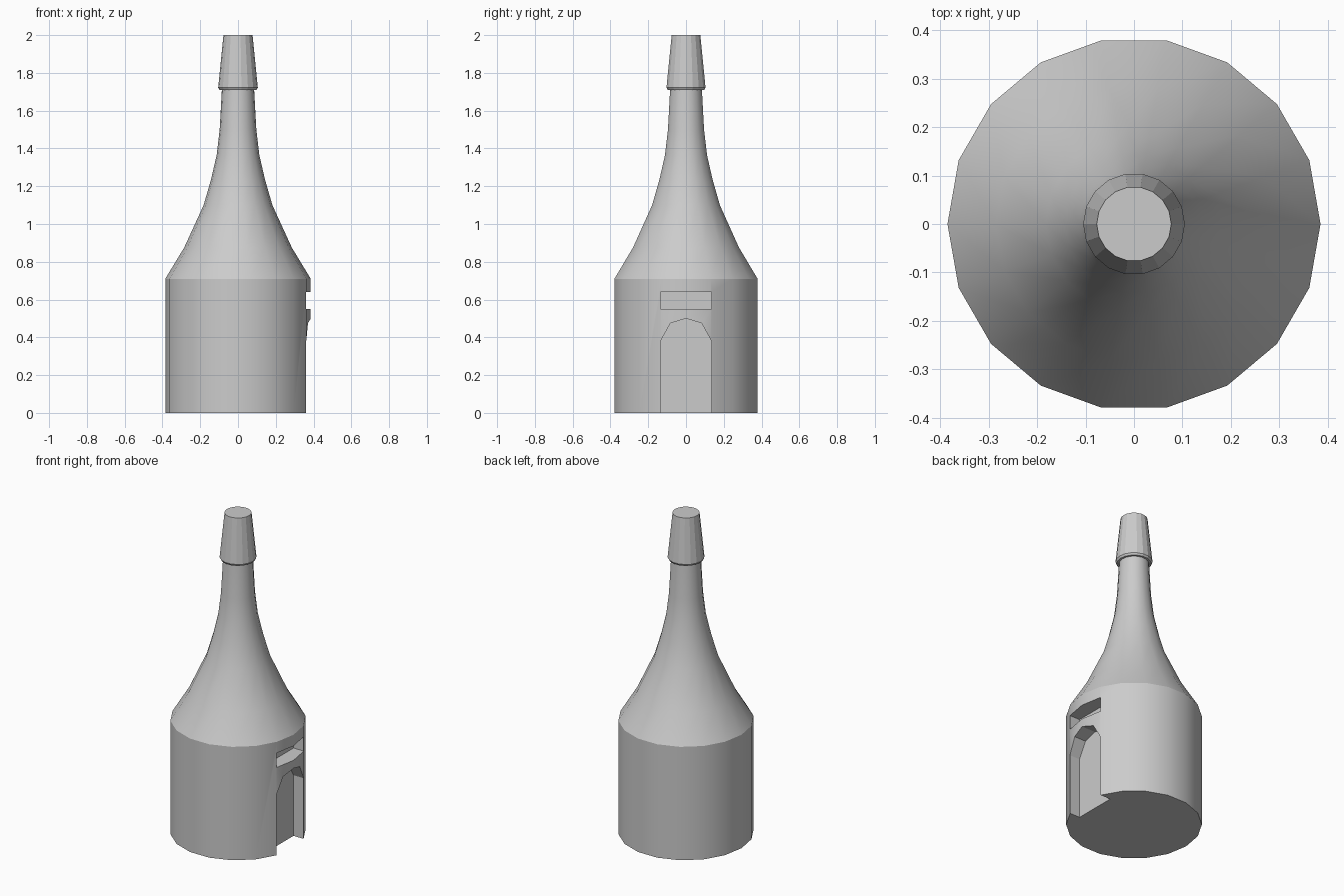
import bpy, bmesh, math

cube = bpy.data.objects.get("Cube")
if cube:
    bpy.data.objects.remove(cube, do_unlink=True)

SIDES = 18

grey = bpy.data.materials.new("light grey")
grey.use_nodes = True
grey.diffuse_color = (0.6, 0.6, 0.6, 1)
grey.node_tree.nodes["Principled BSDF"].inputs["Base Color"].default_value = (0.6, 0.6, 0.6, 1)


def make_object(name, bm):
    bmesh.ops.recalc_face_normals(bm, faces=bm.faces[:])
    mesh = bpy.data.meshes.new(name)
    bm.to_mesh(mesh)
    bm.free()
    mesh.materials.append(grey)
    obj = bpy.data.objects.new(name, mesh)
    bpy.context.collection.objects.link(obj)
    return obj


def lathe(name, profile):
    """Closed solid of revolution from (radius, height) pairs."""
    bm = bmesh.new()
    rings = []
    for r, z in profile:
        angles = [2 * math.pi * i / SIDES for i in range(SIDES)]
        rings.append([bm.verts.new((r * math.cos(a), r * math.sin(a), z)) for a in angles])
    for low, high in zip(rings, rings[1:]):
        for i in range(SIDES):
            j = (i + 1) % SIDES
            bm.faces.new((low[i], low[j], high[j], high[i]))
    bm.faces.new(rings[0])
    bm.faces.new(rings[-1])
    return make_object(name, bm)


def cutter(name, outline, x0=0.29, x1=0.5):
    """Prism along x from a (y, z) outline."""
    bm = bmesh.new()
    face = bm.faces.new([bm.verts.new((x0, y, z)) for y, z in outline])
    grown = bmesh.ops.extrude_face_region(bm, geom=[face])["geom"]
    verts = [g for g in grown if isinstance(g, bmesh.types.BMVert)]
    bmesh.ops.translate(bm, verts=verts, vec=(x1 - x0, 0, 0))
    return make_object(name, bm)


# Tower body with its flowing neck
body = lathe("tower_body", [
    (0.385, 0), (0.385, 0.71), (0.285, 0.875), (0.182, 1.1), (0.143, 1.235),
    (0.113, 1.365), (0.097, 1.5), (0.085, 1.72)])

# Arched doorway and the slot above it
half = 0.135
doorway = [(-half, -0.1), (half, -0.1), (half, 0.38), (0.082, 0.475),
           (0, 0.5), (-0.082, 0.475), (-half, 0.38)]
slot = [(-half, 0.55), (half, 0.55), (half, 0.64), (-half, 0.64)]
cutters = [cutter("doorway_cutter", doorway), cutter("slot_cutter", slot)]
for tool in cutters:
    cut = body.modifiers.new(tool.name, "BOOLEAN")
    cut.operation = "DIFFERENCE"
    cut.solver = "EXACT"
    cut.object = tool

bpy.ops.object.select_all(action="DESELECT")
bpy.context.view_layer.objects.active = body
body.select_set(True)
for mod in list(body.modifiers):
    bpy.ops.object.modifier_apply(modifier=mod.name)
for tool in cutters:
    bpy.data.objects.remove(tool, do_unlink=True)
bpy.ops.object.shade_smooth_by_angle(angle=math.radians(28))

# Faceted tapering cap with a small lip
lathe("top_cap", [(0.098, 1.71), (0.105, 1.722), (0.077, 2.0)])
